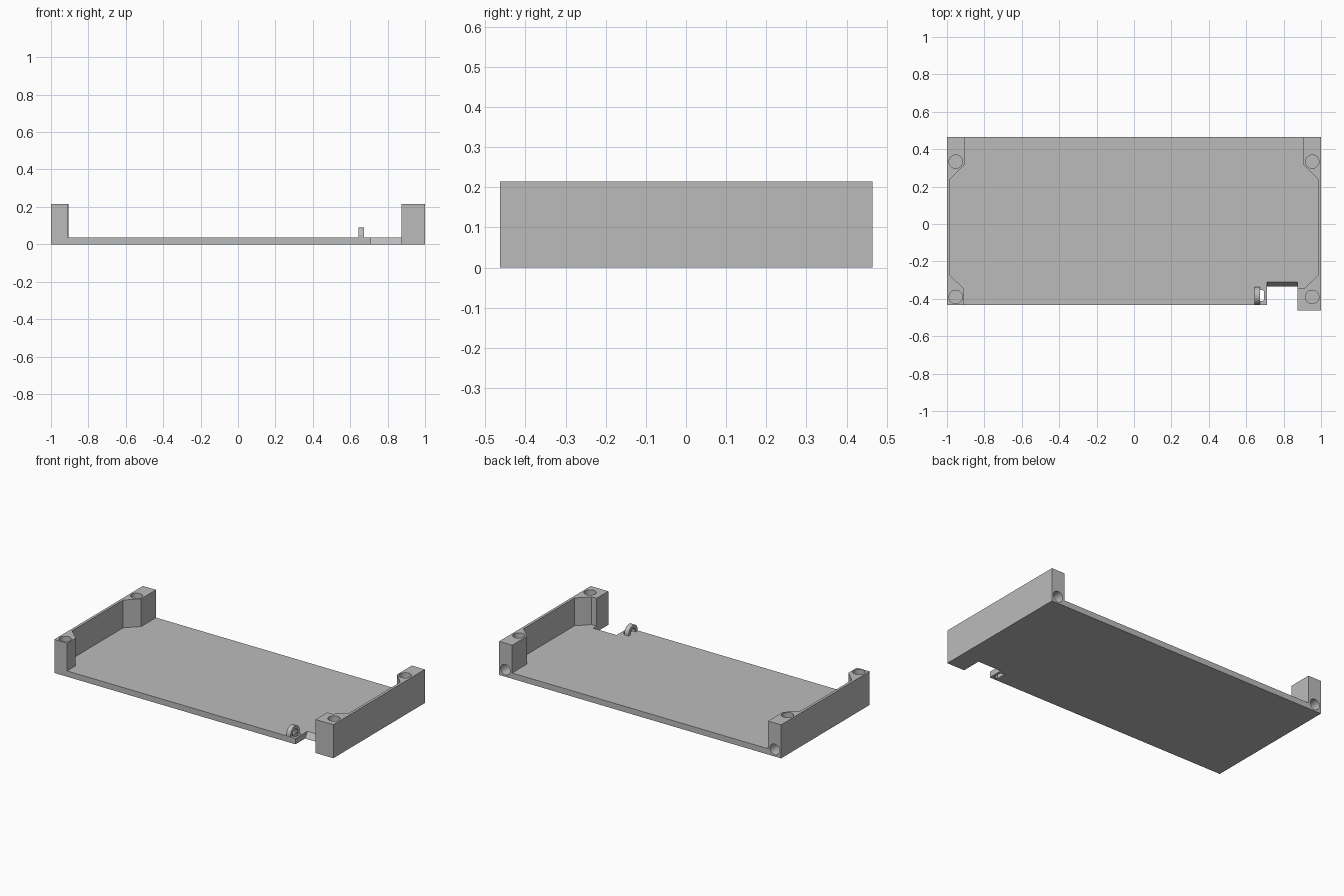
import bpy, bmesh, math
from mathutils import Matrix

if "Cube" in bpy.data.objects:
    bpy.data.objects.remove(bpy.data.objects["Cube"], do_unlink=True)

grey = bpy.data.materials.new("plain grey")
grey.use_nodes = True
COLOUR = (0.5, 0.5, 0.5, 1)
grey.diffuse_color = COLOUR
grey.node_tree.nodes["Principled BSDF"].inputs["Base Color"].default_value = COLOUR

FLOOR, TOP = 0.037, 0.215
BACK, FRONT, POST_FRONT = 0.465, -0.432, -0.463


def finish(name, bm):
    bmesh.ops.recalc_face_normals(bm, faces=bm.faces)
    mesh = bpy.data.meshes.new(name)
    bm.to_mesh(mesh)
    bm.free()
    mesh.materials.append(grey)
    obj = bpy.data.objects.new(name, mesh)
    bpy.context.collection.objects.link(obj)
    return obj


def prism(name, outline, z0, z1):
    bm = bmesh.new()
    face = bm.faces.new([bm.verts.new((x, y, z0)) for x, y in outline])
    new = bmesh.ops.extrude_face_region(bm, geom=[face])["geom"]
    bmesh.ops.translate(bm, vec=(0, 0, z1 - z0),
                        verts=[v for v in new if isinstance(v, bmesh.types.BMVert)])
    return finish(name, bm)


def cylinder(name, centre, radius, depth, along_y=False):
    bm = bmesh.new()
    bmesh.ops.create_cone(bm, cap_ends=True, segments=32, radius1=radius,
                          radius2=radius, depth=depth)
    turn = Matrix.Rotation(math.pi / 2 if along_y else 0, 4, 'X')
    bmesh.ops.transform(bm, matrix=Matrix.Translation(centre) @ turn, verts=bm.verts)
    return finish(name, bm)


def combine(target, other, operation):
    mod = target.modifiers.new(operation.lower(), 'BOOLEAN')
    mod.operation, mod.object, mod.solver = operation, other, 'EXACT'
    with bpy.context.temp_override(object=target, active_object=target):
        bpy.ops.object.modifier_apply(modifier=mod.name)
    bpy.data.objects.remove(other, do_unlink=True)


# Floor plate with the front notch and the longer right-hand foot
tray = prism("tray", [(-1, FRONT), (0.71, FRONT), (0.71, -0.335), (0.875, -0.335),
                      (0.875, POST_FRONT), (1, POST_FRONT), (1, BACK), (-1, BACK)], 0, FLOOR)
# Slope the back edge of the notch
for v in tray.data.vertices:
    if abs(v.co.y + 0.335) < 0.001 and v.co.z > 0.01:
        v.co.y = -0.31

# End walls with thickened corner posts
inner = [(0.907, BACK), (0.907, 0.315), (0.983, 0.24), (0.983, -0.275), (0.91, -0.345)]
left_front = [(0.91, FRONT), (1, FRONT)]
right_front = [(0.875, -0.345), (0.875, POST_FRONT), (1, POST_FRONT)]
for side, front in ((-1, left_front), (1, right_front)):
    outline = [(side * x, y) for x, y in inner + front + [(1, BACK)]]
    combine(tray, prism("end_wall", outline, 0, TOP), 'UNION')

# Blind holes in the post tops and in the back faces
for side in (-1, 1):
    for y in (0.333, -0.39):
        combine(tray, cylinder("top_hole", (side * 0.953, y, TOP), 0.036, 0.2), 'DIFFERENCE')
    combine(tray, cylinder("back_hole", (side * 0.955, BACK, 0.045), 0.034, 0.2, True),
            'DIFFERENCE')

# Slot through the floor beside the loop
combine(tray, prism("slot", [(0.668, -0.412), (0.688, -0.412), (0.696, -0.404),
                             (0.696, -0.36), (0.688, -0.352), (0.668, -0.352)],
                    -0.1, 0.1), 'DIFFERENCE')

# Arched cable loop standing on the floor
steps = [math.pi * i / 16 for i in range(17)]
loop_y, base, spring = -0.384, FLOOR - 0.005, 0.044


def arch(r):
    pts = [(loop_y + r * math.cos(a), spring + r * math.sin(a)) for a in steps]
    return [(loop_y + r, base)] + pts + [(loop_y - r, base)]


bm = bmesh.new()
rings = []
for (yo, zo), (yi, zi) in zip(arch(0.046), arch(0.025)):
    rings.append([bm.verts.new(p) for p in ((0.644, yo, zo), (0.674, yo, zo),
                                           (0.674, yi, zi), (0.644, yi, zi))])
for a, b in zip(rings, rings[1:]):
    for i in range(4):
        j = (i + 1) % 4
        bm.faces.new((a[i], a[j], b[j], b[i]))
bm.faces.new(rings[0])
bm.faces.new(rings[-1][::-1])
loop = finish("cable_loop", bm)

# Smooth the round parts and keep the edges sharp
for obj in (tray, loop):
    bpy.ops.object.select_all(action='DESELECT')
    obj.select_set(True)
    bpy.context.view_layer.objects.active = obj
    bpy.ops.object.shade_smooth_by_angle(angle=math.radians(30))
